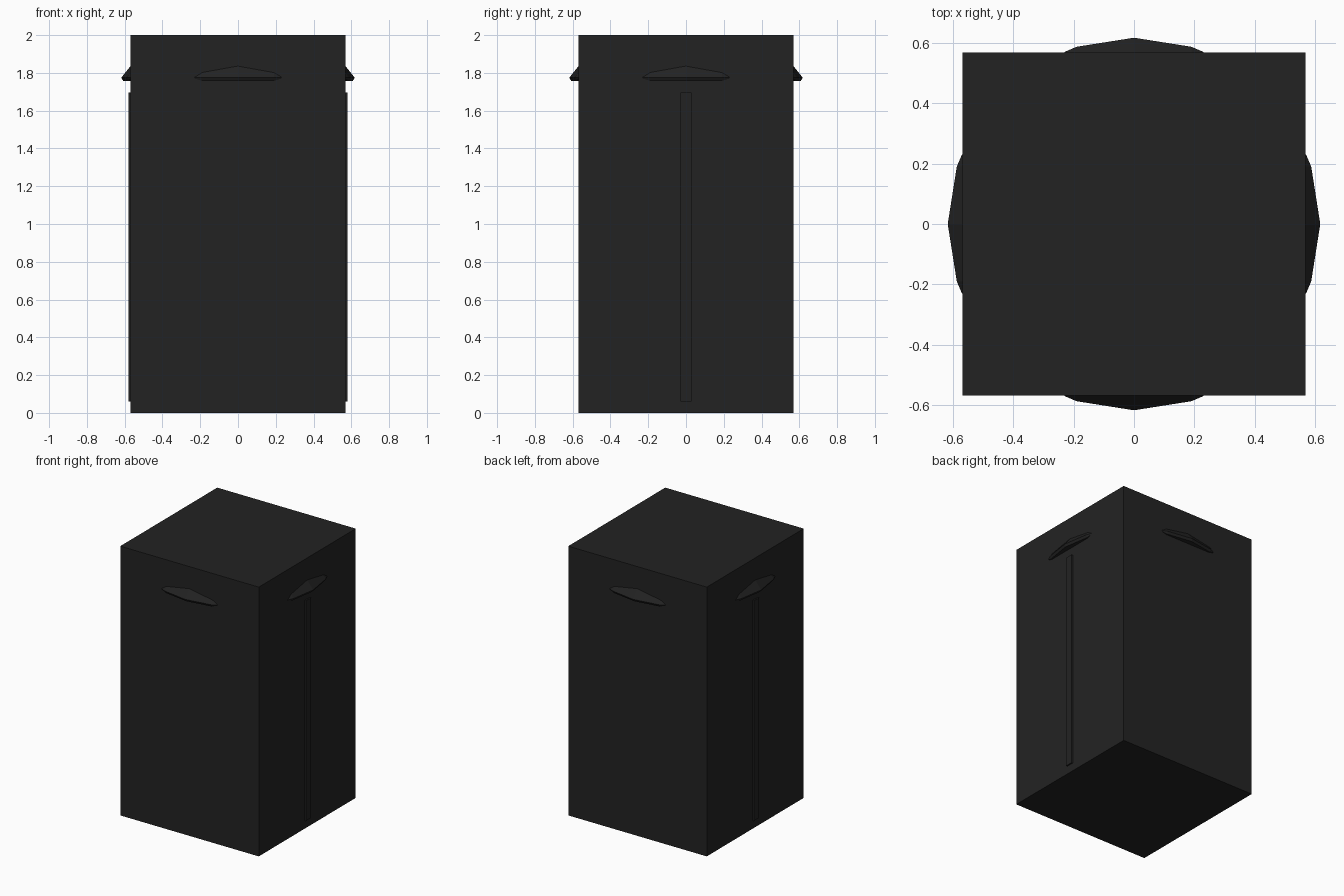
import bpy, bmesh, math
from mathutils import Matrix

if "Cube" in bpy.data.objects:
    bpy.data.objects.remove(bpy.data.objects["Cube"])

W, H = 0.569, 2.0  # half width and height of the body

mat = bpy.data.materials.new("charcoal black")
mat.diffuse_color = (0.0165, 0.0165, 0.0165, 1)
mat.use_nodes = True
mat.node_tree.nodes["Principled BSDF"].inputs["Base Color"].default_value = mat.diffuse_color


def finish(name, bm):
    bmesh.ops.recalc_face_normals(bm, faces=bm.faces)
    me = bpy.data.meshes.new(name)
    bm.to_mesh(me)
    bm.free()
    me.materials.append(mat)
    ob = bpy.data.objects.new(name, me)
    bpy.context.collection.objects.link(ob)
    return ob


def box(name, lo, hi):
    bm = bmesh.new()
    bmesh.ops.create_cube(bm, size=1)
    for v in bm.verts:
        v.co = [l + (c + 0.5) * (h - l) for l, h, c in zip(lo, hi, v.co)]
    return finish(name, bm)


# Main body
box("bin_body", (-W, -W, 0), (W, W, H))

# Raised vertical strips on the left and right sides
for side, s in (("right", 1), ("left", -1)):
    a, b = sorted((s * (W - 0.01), s * 0.579))
    box(side + "_strip", (a, -0.03, 0.06), (b, 0.03, 1.695))

# Hooded pull handles: sections along the width, each a small wedge
# (x, outward reach, top height at wall, lip top, lip bottom)
SECTIONS = [(-0.23, 0.571, 1.780, 1.776, 1.770), (-0.19, 0.588, 1.806, 1.775, 1.758),
            (0, 0.618, 1.840, 1.775, 1.758),
            (0.19, 0.588, 1.806, 1.775, 1.758), (0.23, 0.571, 1.780, 1.776, 1.770)]


def handle(name, angle):
    bm = bmesh.new()
    rings = []
    for x, d, top, lip, low in SECTIONS:
        under = max(W, d - 0.010)
        pts = [(W - 0.003, top), (d, lip), (under, low), (W - 0.003, low)]
        rings.append([bm.verts.new((x, -y, z)) for y, z in pts])
    for r, q in zip(rings, rings[1:]):
        for i in range(4):
            j = (i + 1) % 4
            bm.faces.new((r[i], r[j], q[j], q[i]))
    bm.faces.new(rings[0])
    bm.faces.new(rings[-1])
    bmesh.ops.rotate(bm, verts=bm.verts, matrix=Matrix.Rotation(angle, 3, 'Z'))
    return finish(name, bm)


for i, side in enumerate(("front", "right", "back", "left")):
    handle(side + "_handle", i * math.pi / 2)
